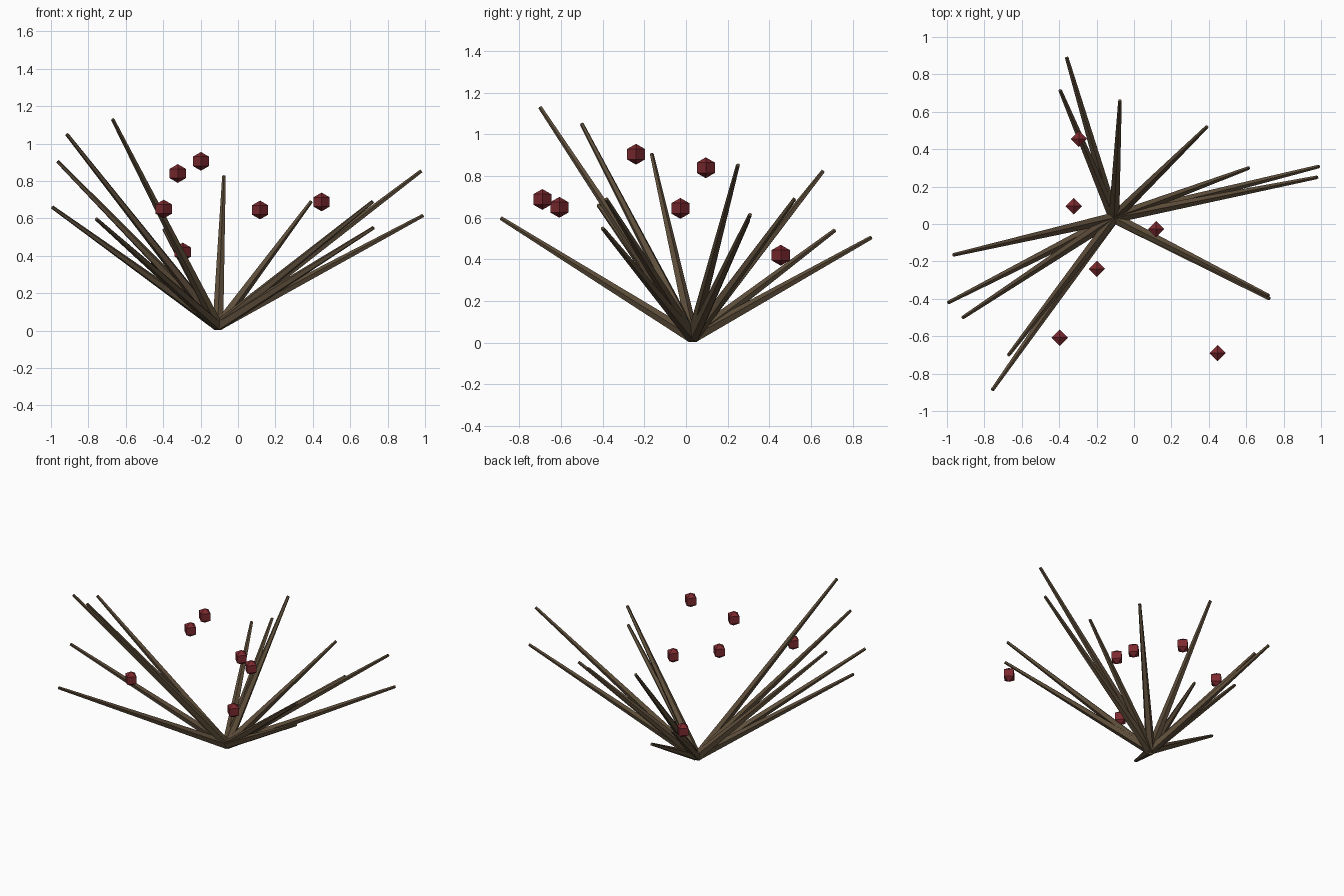
import bpy, bmesh
from mathutils import Vector, Matrix

if "Cube" in bpy.data.objects:
    bpy.data.objects.remove(bpy.data.objects["Cube"])


def material(name, rgb):
    m = bpy.data.materials.new(name)
    m.diffuse_color = (*rgb, 1)
    m.use_nodes = True
    m.node_tree.nodes["Principled BSDF"].inputs["Base Color"].default_value = m.diffuse_color
    return m


bark = material("bark", (0.11, 0.075, 0.042))
red = material("berry_red", (0.2, 0.022, 0.028))


def add_object(name, bm, mat):
    mesh = bpy.data.meshes.new(name)
    bm.to_mesh(mesh)
    bm.free()
    mesh.materials.append(mat)
    obj = bpy.data.objects.new(name, mesh)
    bpy.context.collection.objects.link(obj)
    return obj


def branch(name, start, end, r1=0.03, r2=0.01, sides=5):
    axis = end - start
    place = (Matrix.Translation((start + end) / 2)
             @ axis.to_track_quat('Z', 'Y').to_matrix().to_4x4())
    bm = bmesh.new()
    bmesh.ops.create_cone(bm, cap_ends=True, segments=sides, radius1=r1,
                          radius2=r2, depth=axis.length, matrix=place)
    add_object(name, bm, bark)


# Bare branches fanning out from one root point
root = Vector((-0.107, 0.033, 0.025))
tips = [
    (-0.36, 0.89, 0.505), (-0.395, 0.715, 0.54), (-0.075, 0.66, 0.825),
    (0.39, 0.52, 0.69), (0.615, 0.30, 0.59), (0.99, 0.308, 0.615),
    (0.98, 0.25, 0.853), (0.725, -0.40, 0.55), (0.72, -0.383, 0.69),
    (-0.965, -0.165, 0.905), (-0.993, -0.42, 0.66), (-0.915, -0.50, 1.05),
    (-0.67, -0.70, 1.13), (-0.757, -0.887, 0.597),
]
for i, tip in enumerate(tips):
    branch(f"branch_{i + 1}", root, Vector(tip))

# Faceted berries: four sides, two rings and two poles
berries = [
    (-0.295, 0.455, 0.42), (-0.322, 0.095, 0.84), (0.118, -0.027, 0.645),
    (-0.198, -0.24, 0.905), (-0.397, -0.608, 0.65), (0.447, -0.69, 0.688),
]
for i, pos in enumerate(berries):
    bm = bmesh.new()
    bmesh.ops.create_uvsphere(bm, u_segments=4, v_segments=3, radius=0.05,
                              matrix=Matrix.Translation(pos))
    add_object(f"berry_{i + 1}", bm, red)
